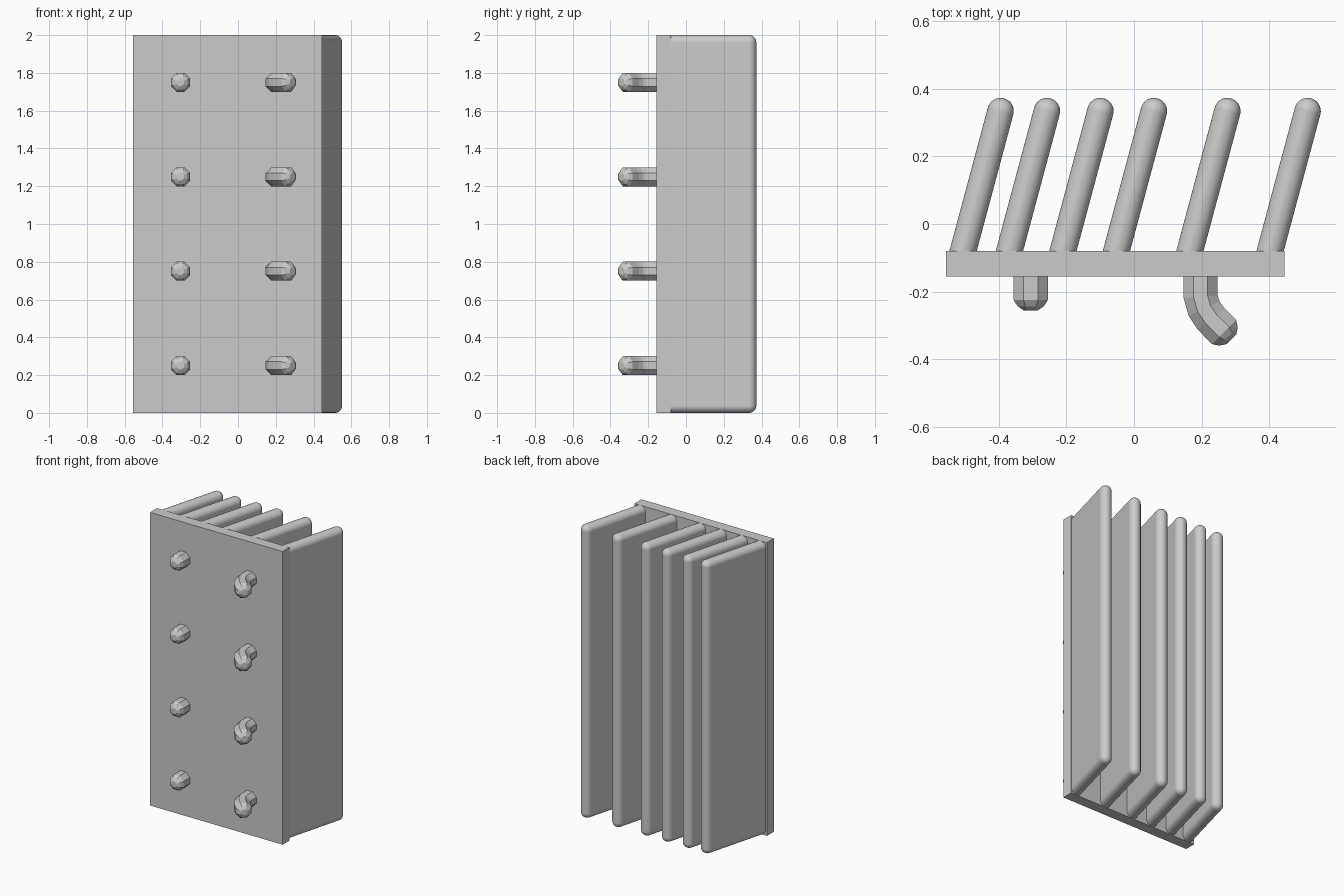
import bpy, bmesh, math
from mathutils import Vector, Matrix

if "Cube" in bpy.data.objects:
    bpy.data.objects.remove(bpy.data.objects["Cube"])

grey = bpy.data.materials.new("light grey")
grey.diffuse_color = (0.6, 0.6, 0.6, 1)
grey.use_nodes = True
grey.node_tree.nodes["Principled BSDF"].inputs["Base Color"].default_value = grey.diffuse_color


def finish(bm, name):
    bmesh.ops.recalc_face_normals(bm, faces=bm.faces)
    mesh = bpy.data.meshes.new(name)
    bm.to_mesh(mesh)
    bm.free()
    mesh.materials.append(grey)
    obj = bpy.data.objects.new(name, mesh)
    bpy.context.collection.objects.link(obj)
    return obj


def box(x0, x1, y0, y1, z0, z1):
    bm = bmesh.new()
    bmesh.ops.create_cube(bm, size=1)
    bmesh.ops.scale(bm, verts=bm.verts, vec=(x1 - x0, y1 - y0, z1 - z0))
    bmesh.ops.translate(bm, verts=bm.verts,
                        vec=((x0 + x1) / 2, (y0 + y1) / 2, (z0 + z1) / 2))
    return bm


def fin(name, base_x):
    """Leaning slab with fully rounded edges; its root is sunk in the plate."""
    r, lean = 0.039, math.radians(15)
    bm = box(-r, r, -0.03, 0.467, 0, 2)
    edges = [e for e in bm.edges if max(v.co.y for v in e.verts) > 0]
    bmesh.ops.bevel(bm, geom=edges, offset=r - 0.0003, segments=8,
                    profile=0.5, affect='EDGES', clamp_overlap=True)
    bmesh.ops.rotate(bm, verts=bm.verts, cent=(0, 0, 0),
                     matrix=Matrix.Rotation(-lean, 3, 'Z'))
    bmesh.ops.translate(bm, verts=bm.verts, vec=(base_x, -0.08, 0))
    obj = finish(bm, name)
    bpy.context.view_layer.objects.active = obj
    obj.select_set(True)
    bpy.ops.object.shade_smooth_by_angle(angle=math.radians(40))
    obj.select_set(False)
    weighted = obj.modifiers.new("even shading", 'WEIGHTED_NORMAL')
    weighted.keep_sharp = True


def peg(name, path, z):
    """Eight-sided rod along a flat path, with a domed end."""
    r = 0.0545
    pts = [Vector((x, y, z)) for x, y in path]
    rings = []
    for i, p in enumerate(pts):
        d = (pts[min(i + 1, len(pts) - 1)] - pts[max(i - 1, 0)]).normalized()
        if i == 0:
            d = Vector((0, -1, 0))
        rings.append((p, d, r))
    end = (pts[-1] - pts[-2]).normalized()
    for offset, radius in ((0.02, r), (0.038, 0.042), (0.051, 0.021)):
        rings.append((pts[-1] + end * offset, end, radius))
    bm = bmesh.new()
    loops = []
    for p, d, radius in rings:
        side = Vector((-d.y, d.x, 0))
        loops.append([bm.verts.new(p + radius * (
            side * math.cos((k + 0.5) * math.pi / 4)
            + Vector((0, 0, 1)) * math.sin((k + 0.5) * math.pi / 4)))
            for k in range(8)])
    for a, b in zip(loops, loops[1:]):
        for k in range(8):
            n = (k + 1) % 8
            bm.faces.new((a[k], a[n], b[n], b[k]))
    bm.faces.new(loops[0])
    bm.faces.new(loops[-1])
    finish(bm, name)


# Back plate
finish(box(-0.555, 0.445, -0.155, -0.08, 0, 2), "plate")

# Slanted fins
for i, x in enumerate((-0.505, -0.368, -0.21, -0.052, 0.165, 0.402)):
    fin(f"fin_{i + 1}", x)

# Rows of straight pegs and bent hooks
for i in range(4):
    z = 0.25 + 0.5 * i
    peg(f"straight_peg_{i + 1}", [(-0.305, -0.14), (-0.305, -0.205)], z)
    peg(f"hook_{i + 1}", [(0.197, -0.14), (0.197, -0.215), (0.207, -0.25),
                          (0.228, -0.281), (0.252, -0.305)], z)
